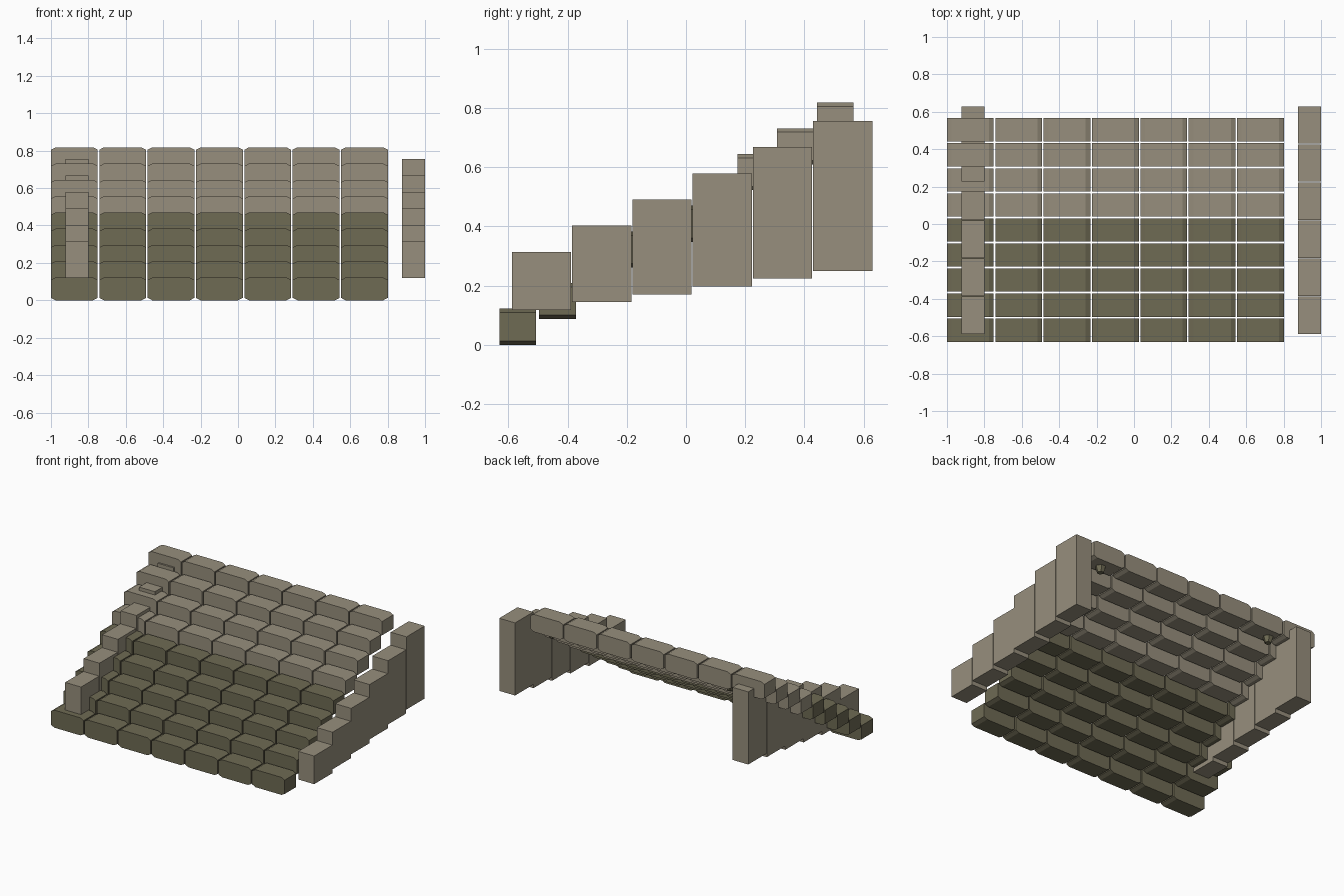
import bpy, bmesh
from math import pi

cube = bpy.data.objects.get("Cube")
if cube:
    bpy.data.objects.remove(cube, do_unlink=True)


def make_material(name, rgb):
    mat = bpy.data.materials.new(name)
    mat.use_nodes = True
    mat.diffuse_color = (*rgb, 1)
    bsdf = next(n for n in mat.node_tree.nodes if n.type == 'BSDF_PRINCIPLED')
    bsdf.inputs["Base Color"].default_value = (*rgb, 1)
    return mat


stone = make_material("pale stone", (0.31, 0.275, 0.205))
mossy = make_material("mossy stone", (0.158, 0.145, 0.088))


def place(name, mesh, location):
    obj = bpy.data.objects.new(name, mesh)
    obj.location = location
    bpy.context.collection.objects.link(obj)
    return obj


# Step block: octagonal front profile extruded backwards
def block_mesh(name, mat, width, depth, height, cut_x, cut_z):
    w, h = width / 2, height
    corners = [(-w + cut_x, 0), (w - cut_x, 0), (w, cut_z), (w, h - cut_z),
               (w - cut_x, h), (-w + cut_x, h), (-w, h - cut_z), (-w, cut_z)]
    bm = bmesh.new()
    face = bm.faces.new([bm.verts.new((x, 0, z)) for x, z in corners])
    out = bmesh.ops.extrude_face_region(bm, geom=[face])
    moved = [v for v in out["geom"] if isinstance(v, bmesh.types.BMVert)]
    bmesh.ops.translate(bm, verts=moved, vec=(0, depth, 0))
    bmesh.ops.recalc_face_normals(bm, faces=bm.faces)
    mesh = bpy.data.meshes.new(name)
    bm.to_mesh(mesh)
    bm.free()
    mesh.materials.append(mat)
    return mesh


# Staircase: lower rows mossy, upper rows pale
ROWS, COLS, MOSSY_ROWS = 9, 7, 5
mossy_block = block_mesh("mossy_block", mossy, 0.25, 0.124, 0.122, 0.025, 0.013)
pale_block = block_mesh("pale_block", stone, 0.25, 0.124, 0.122, 0.025, 0.013)
for row in range(ROWS):
    mesh = mossy_block if row < MOSSY_ROWS else pale_block
    for col in range(COLS):
        place(f"step_{row + 1}_block_{col + 1}", mesh,
              (-0.875 + col * 0.2585, -0.63 + row * 0.134, row * 0.087))

# Side walls: rising rows of square pillars
for side, x in (("left", 0.938), ("right", -0.86)):
    for i in range(6):
        bottom, top = 0.118 + i * 0.0264, 0.314 + i * 0.0884
        bpy.ops.mesh.primitive_cube_add(
            size=1, location=(x, -0.488 + i * 0.2035, (bottom + top) / 2))
        pillar = bpy.context.object
        pillar.name = f"{side}_wall_pillar_{i + 1}"
        pillar.scale = (0.122, 0.2, top - bottom)
        pillar.data.materials.append(stone)

# Small fittings beneath the top step
for side, x in (("left", 0.685), ("right", -0.685)):
    bpy.ops.mesh.primitive_cone_add(vertices=6, radius1=0.022, radius2=0.036,
                                    depth=0.045, location=(x, 0.49, 0.677),
                                    rotation=(0, 0, pi / 6))
    fitting = bpy.context.object
    fitting.name = f"{side}_under_fitting"
    fitting.data.materials.append(mossy)
